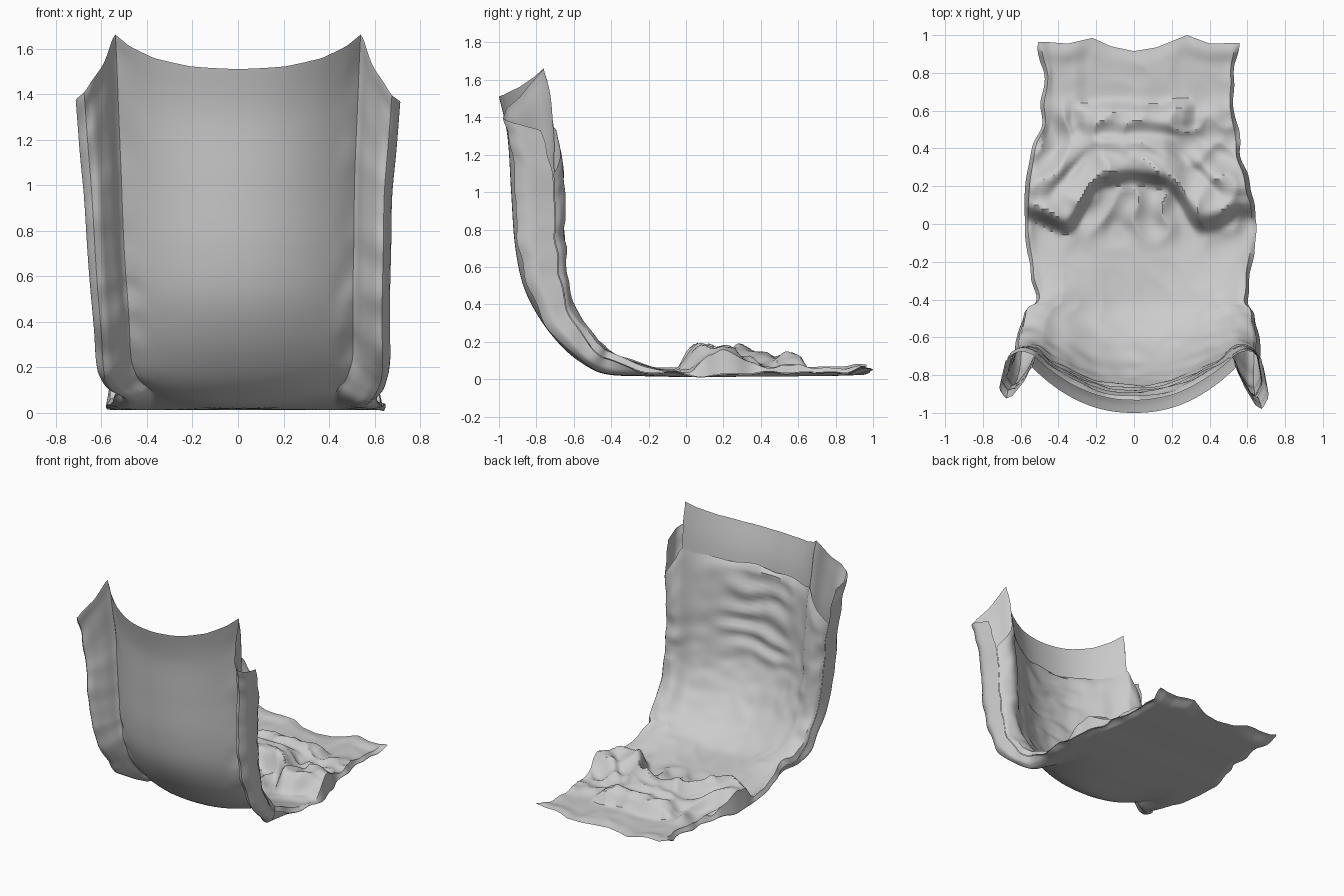
import bpy, math
from mathutils import Vector, noise

if "Cube" in bpy.data.objects:
    bpy.data.objects.remove(bpy.data.objects["Cube"])

ROWS, COLS, INNER_TOP = 150, 110, 12

# lengthwise stations: y, z, left edge, right edge, fold depth
STATIONS = [
    (-1.00, 1.51, -.715, .715, 1.0), (-.955, 1.30, -.70, .70, 1.0), (-.935, 1.0, -.68, .68, 1.0),
    (-.915, .72, -.665, .675, .95), (-.87, .50, -.65, .67, .85), (-.78, .32, -.635, .67, .7),
    (-.66, .17, -.625, .67, .55), (-.54, .075, -.60, .65, .4), (-.42, .025, -.53, .61, .28),
    (-.20, .015, -.56, .63, .08), (.0, .012, -.58, .65, 0), (.2, .012, -.575, .61, 0),
    (.4, .015, -.54, .57, 0), (.55, .015, -.49, .54, 0), (.78, .018, -.48, .53, 0), (.95, .022, -.50, .555, 0)]
# side wing beyond the crease: parameter, x fraction, inward offset
WING = [(.66, .76, .25), (.72, .81, .15), (.80, .90, .04), (.86, .95, .02), (.92, 1.0, .09), (1, .965, .23)]
TOP = [(0, 1.51), (.25, 1.515), (.45, 1.535), (.58, 1.57), (.66, 1.61), (.74, 1.49), (.84, 1.40), (.93, 1.34), (1, 1.28)]
TAIL = [(-.6, .95), (-.48, .965), (-.35, .955), (-.22, .985), (-.12, .94), (0, .915), (.12, .935), (.28, 1.0), (.4, .955), (.6, .96)]


def lerp_table(tab, t):
    for a, b in zip(tab, tab[1:]):
        if t <= b[0]:
            f = max(0, (t - a[0]) / (b[0] - a[0]))
            return [p + (q - p) * f for p, q in zip(a, b)][1:]
    return list(tab[-1][1:])


def smooth(a, b, v):
    t = min(1, max(0, (v - a) / (b - a)))
    return t * t * (3 - 2 * t)


def catmull(t):
    f = t * (len(STATIONS) - 1)
    i = min(int(f), len(STATIONS) - 2)
    f -= i
    p = [STATIONS[min(max(i + k, 0), len(STATIONS) - 1)] for k in (-1, 0, 1, 2)]
    return [.5 * (2 * b + (c - a) * f + (2 * a - 5 * b + 4 * c - d) * f * f
            + (3 * b - a - 3 * c + d) * f ** 3) for a, b, c, d in zip(*p)]


def cell(x, y, z, freq):
    return noise.noise(Vector((x, y, z)) * freq)


def section(a, inner):
    """Half cross-section: bulging middle, sharp crease, folded wing."""
    if a <= .66:
        fx = a / .66 * .76
        return fx, .25 * (fx / .76) ** 2.2
    if inner:                                    # lining bridges the wing
        f = (a - .66) / .34
        return .76 + .205 * f, .25 - .02 * f + .03 * math.sin(math.pi * f)
    return lerp_table(WING, a)


def floor_folds(x, y):
    """Height of the crumpled cloth lying on the floor."""
    a = abs(x)
    mid = 1 - smooth(.15, .36, a)
    wob = .05 * cell(x, y, 3, 4)
    y1 = .0 + .25 * mid + wob + .08 * smooth(.35, .6, a)
    h = .13 * smooth(y1 - .07, y1 + .06, y) * (1 - smooth(y1 + .03, y1 + .38 - .14 * mid, y))
    y2 = .42 - .22 * smooth(.18, .5, a) + wob
    h += .05 * smooth(y2 - .06, y2 + .02, y) * (1 - smooth(y2 + .03, y2 + .17, y))
    h += .07 * smooth(.46, .56, y) * (1 - smooth(.59, .65, y + wob)) * (1 - smooth(.25, .34, a))
    h += .015 * smooth(.24, .32, a) * smooth(.45, .6, y)
    crump = smooth(-.2, .1, y) * (1 - smooth(.55, .7, y))
    h += (.035 * crump + .006) * (1 - 2 * abs(cell(x, y, 0, 5.5)))
    h *= 1 - .35 * smooth(.45, .62, a)
    return max(0, h) + .012 + .025 * (1 - smooth(-.4, 0, y))


def sheet_point(i, j, inner):
    t, u = i / ROWS, 2 * j / COLS - 1
    y, z, xl, xr, d = catmull(t)
    y0, z0 = catmull(max(0, t - .004))[:2]
    y1, z1 = catmull(min(1, t + .004))[:2]
    n = Vector((0, z0 - z1, y1 - y0)).normalized()
    a, d = abs(u), max(0, d)
    fx, off = section(a, inner)
    fx = a + (fx - a) * min(1, d * 2)
    x = fx * (xr if u > 0 else xl)
    if u < 0 and a > .66:                        # left wing is shallower
        off = .25 + (off - .25) * .75
    off *= d
    side = smooth(.5, .68, a)
    wall = smooth(.03, .25, z)
    off += .02 * side * cell(x, y, z, 7) * min(1, d * 2) * smooth(0, .03, t)
    if inner:
        edge = smooth(0, .04, 1 - a) * smooth(0, .04, 1 - t)
        pad = .012 + .025 * (1 - smooth(.45, .6, a))
        pad += .012 * math.sin(z * 42 + 4 * cell(x, 0, z, 3)) * (1 - smooth(.2, .5, a)) * smooth(.45, .7, z)
        pad += .01 * cell(x, y, z, 9)
        top = smooth(INNER_TOP - 1, INNER_TOP + 2, i)
        off += (pad * wall + floor_folds(x, y) * (1 - wall)) * edge * top + .003
    p = Vector((x, y, z)) + n * off
    # shaped upper rim and shaped tail end
    p.z += (lerp_table(TOP, a)[0] - 1.51) * smooth(.75, 1.5, z)
    p.y += (lerp_table(TAIL, x)[0] - .95) * smooth(.6, .95, y)
    p.z += .035 * smooth(.12, .35, abs(x)) * smooth(.84, .95, y)
    # ragged side edges
    rag = smooth(.88, 1, a) * (1 - wall)
    p.x += .025 * rag * cell(y, x, 1, 7)
    p.z += rag * (.012 + .025 * cell(x, y, 5, 6)) * smooth(-.6, -.3, y)
    p.z = max(p.z, .01 if inner else .003)
    return p


def build_sheet(name, inner):
    start = INNER_TOP if inner else 0
    verts = [sheet_point(i, j, inner) for i in range(start, ROWS + 1) for j in range(COLS + 1)]
    w = COLS + 1
    if inner:                                    # wavy upper hem of the lining
        for v in verts[:w]:
            v.z += .02 * cell(v.x, 0, 0, 6)
    faces = []
    for i in range(ROWS - start):
        for j in range(COLS):
            q = (i * w + j, i * w + j + 1, (i + 1) * w + j + 1, (i + 1) * w + j)
            faces.append(q[::-1] if inner else q)
    me = bpy.data.meshes.new(name)
    me.from_pydata(verts, [], faces)
    ob = bpy.data.objects.new(name, me)
    bpy.context.collection.objects.link(ob)
    bpy.context.view_layer.objects.active = ob
    ob.select_set(True)
    bpy.ops.object.shade_smooth_by_angle(angle=math.radians(40))
    ob.select_set(False)


# outer shell (smooth bulging back and flat underside)
build_sheet("outer_shell", False)
# inner lining (wrinkled back, bridged wings and crumpled floor cloth)
build_sheet("inner_lining", True)
